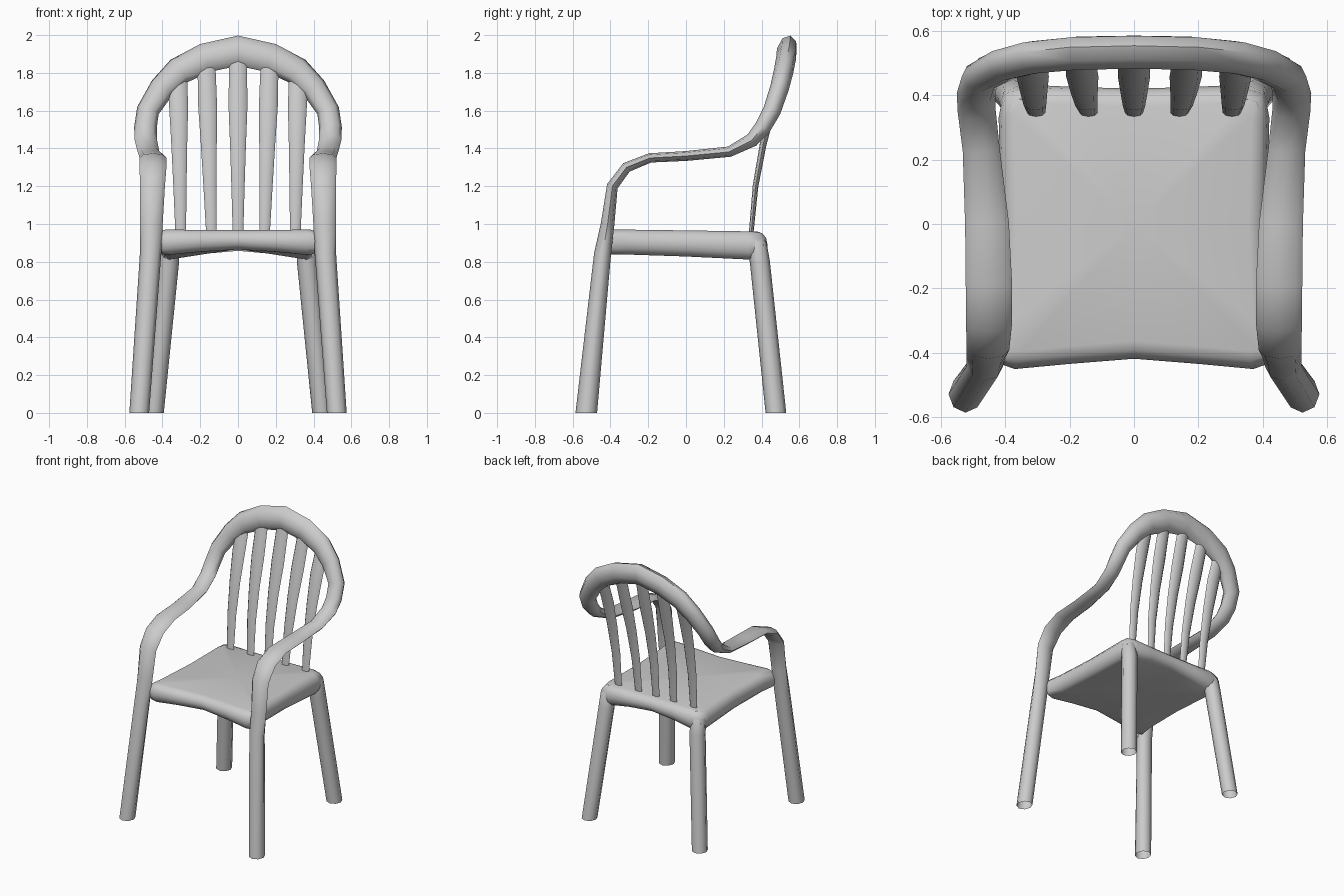
import bpy, bmesh, math
from mathutils import Vector


def finish(name, bm, angle=60):
    bmesh.ops.recalc_face_normals(bm, faces=bm.faces)
    me = bpy.data.meshes.new(name)
    bm.to_mesh(me)
    bm.free()
    ob = bpy.data.objects.new(name, me)
    bpy.context.collection.objects.link(ob)
    bpy.ops.object.select_all(action='DESELECT')
    ob.select_set(True)
    bpy.context.view_layer.objects.active = ob
    bpy.ops.object.shade_smooth_by_angle(angle=math.radians(angle))
    return ob


def tube(name, path, sides=8):
    """Open tube through points (x, y, z, width, thickness, angle of the width axis)."""
    bm = bmesh.new()
    pts = [Vector(p[:3]) for p in path]
    rings = []
    for i, (x, y, z, w, t, a) in enumerate(path):
        before = pts[i] - pts[max(i - 1, 0)]
        after = pts[min(i + 1, len(pts) - 1)] - pts[i]
        tan = (before.normalized() + after.normalized()).normalized()
        a = math.radians(a)
        wide = Vector((math.cos(a), 0.25 * math.sin(a), math.sin(a)))
        wide = (wide - tan * wide.dot(tan)).normalized()
        thin = tan.cross(wide)
        ring = []
        for k in range(sides):
            u = 2 * math.pi * k / sides
            co = pts[i] + wide * (w / 2 * math.cos(u)) + thin * (t / 2 * math.sin(u))
            if z == 0:
                co.z = 0
            ring.append(bm.verts.new(co))
        rings.append(ring)
    for r, s in zip(rings, rings[1:]):
        for k in range(sides):
            n = (k + 1) % sides
            bm.faces.new((r[k], r[n], s[n], s[k]))
    return finish(name, bm)


# One continuous frame: front leg, arm, back hoop, arm, front leg
half = [
    (0.523, -0.528, 0.00, 0.105, 0.115, 0),
    (0.463, -0.442, 0.84, 0.113, 0.090, 0),
    (0.459, -0.415, 1.00, 0.120, 0.072, 0),
    (0.453, -0.390, 1.20, 0.132, 0.060, 0),
    (0.450, -0.315, 1.300, 0.142, 0.056, 0),
    (0.450, -0.190, 1.350, 0.144, 0.050, 0),
    (0.456, 0.000, 1.360, 0.136, 0.052, 0),
    (0.474, 0.230, 1.383, 0.115, 0.056, 0),
    (0.488, 0.350, 1.445, 0.118, 0.075, 0),
    (0.490, 0.405, 1.510, 0.120, 0.088, 3),
    (0.477, 0.455, 1.600, 0.120, 0.095, 20),
    (0.402, 0.495, 1.720, 0.135, 0.100, 38),
    (0.312, 0.517, 1.810, 0.152, 0.104, 52),
    (0.175, 0.530, 1.879, 0.160, 0.106, 72),
]
mirrored = [(-x, y, z, w, t, 180 - a) for x, y, z, w, t, a in reversed(half)]
tube("arm_and_back_frame", half + [(0, 0.533, 1.917, 0.166, 0.106, 90)] + mirrored)

# Rear legs, running up into the seat corners
for s, side in ((1, "right"), (-1, "left")):
    tube("rear_leg_" + side, [
        (s * 0.445, 0.476, 0.00, 0.105, 0.110, 0),
        (s * 0.367, 0.391, 0.80, 0.110, 0.106, 0),
        (s * 0.363, 0.376, 0.89, 0.108, 0.104, 0),
        (s * 0.355, 0.355, 0.945, 0.070, 0.070, 0)])

# Back slats, widening upwards
for i, (x0, x1, z1) in enumerate([(-0.303, -0.317, 1.79), (-0.14, -0.167, 1.84), (0, 0, 1.86),
                                  (0.14, 0.167, 1.84), (0.303, 0.317, 1.79)]):
    rows = [(0.93, 0.343, 0.055, 0.024), (1.20, 0.368, 0.070, 0.030), (1.42, 0.408, 0.084, 0.036),
            (1.62, 0.457, 0.100, 0.044), (z1, 0.515, 0.095, 0.048)]
    tube(f"back_slat_{i + 1}", [
        (x0 + (x1 - x0) * (z - 0.93) / (z1 - 0.93), y, z, w, t, 0) for z, y, w, t in rows])

# Seat: outline points (x, y, top, bottom, inward x, inward y) with a rolled edge
right = [
    (0.000, -0.418, 0.968, 0.865, 0, 1),
    (0.200, -0.434, 0.969, 0.853, 0, 1),
    (0.370, -0.450, 0.970, 0.838, -0.3, 1),
    (0.440, -0.425, 0.970, 0.838, -1, 0.6),
    (0.425, -0.300, 0.970, 0.838, -1, 0),
    (0.412, 0.000, 0.966, 0.828, -1, 0),
    (0.420, 0.330, 0.961, 0.812, -1, 0),
    (0.405, 0.410, 0.960, 0.812, -0.8, -0.8),
    (0.330, 0.432, 0.960, 0.818, 0, -1),
    (0.180, 0.425, 0.960, 0.842, 0, -1),
    (0.000, 0.420, 0.960, 0.858, 0, -1),
]
outline = right + [(-x, y, a, b, -u, v) for x, y, a, b, u, v in right[-2:0:-1]]
bm = bmesh.new()
rings = []
for step in range(7):
    th = math.radians(90 - 30 * step)
    rings.append([bm.verts.new((x + u * 0.055 * (1 - math.cos(th)), y + v * 0.055 * (1 - math.cos(th)),
                                (a + b) / 2 + (a - b) / 2 * math.sin(th)))
                  for x, y, a, b, u, v in outline])
n = len(outline)
for r, s in zip(rings, rings[1:]):
    for k in range(n):
        bm.faces.new((r[k], r[(k + 1) % n], s[(k + 1) % n], s[k]))
for ring, z in ((rings[0], 0.962), (rings[-1], 0.868)):
    mid = bm.verts.new((0, 0, z))
    for k in range(n):
        bm.faces.new((ring[k], ring[(k + 1) % n], mid))
finish("seat", bm)
